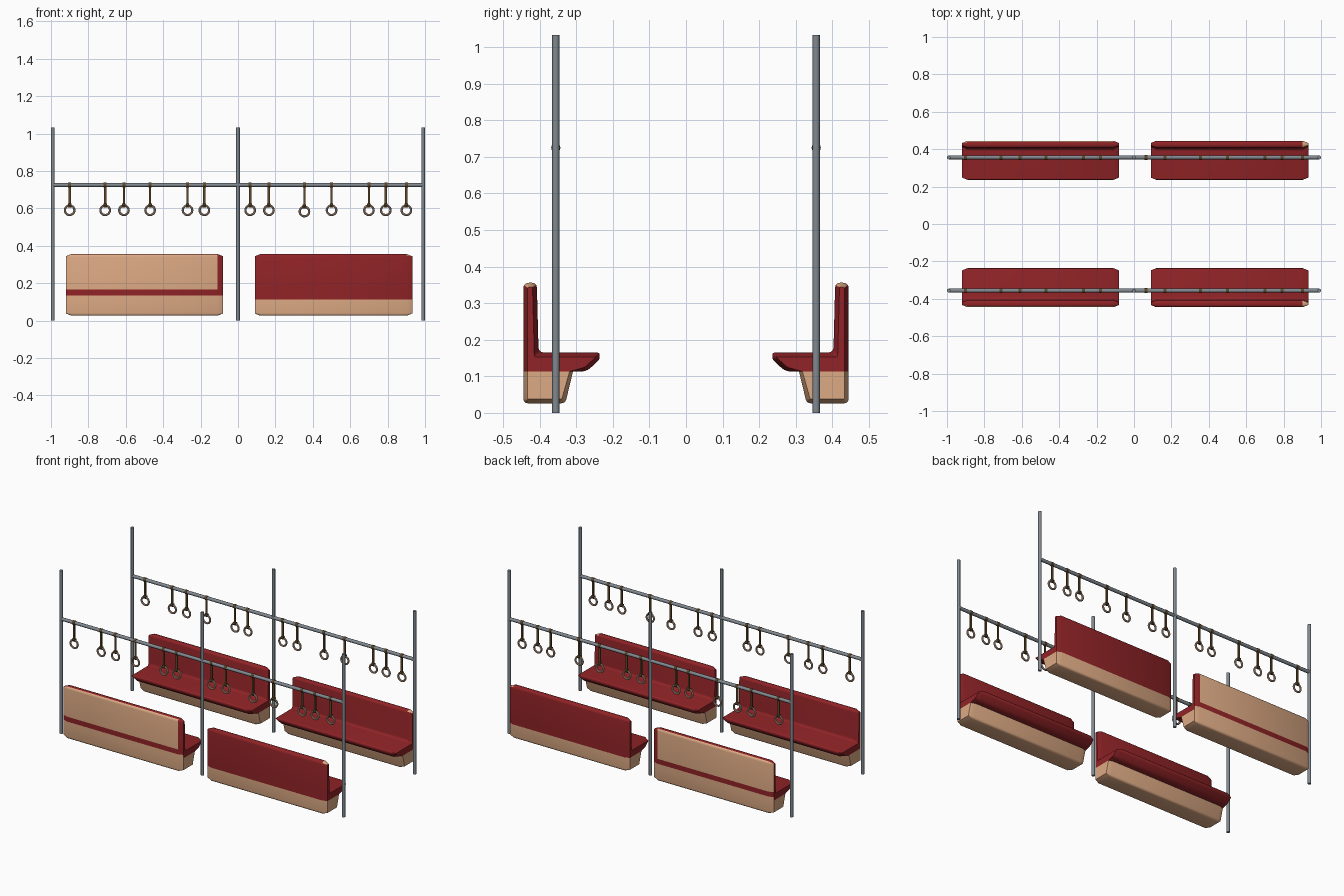
import bpy, bmesh, math
from mathutils import Vector, Matrix

if "Cube" in bpy.data.objects:
    bpy.data.objects.remove(bpy.data.objects["Cube"], do_unlink=True)


def material(name, rgb):
    m = bpy.data.materials.new(name)
    m.use_nodes = True
    m.diffuse_color = (*rgb, 1)
    m.node_tree.nodes["Principled BSDF"].inputs["Base Color"].default_value = (*rgb, 1)
    return m


RED = material("red upholstery", (0.28, 0.017, 0.02))
BEIGE = material("beige shell", (0.72, 0.40, 0.23))
STEEL = material("grey steel", (0.22, 0.25, 0.28))
BROWN = material("brown strap", (0.12, 0.065, 0.022))
TAN = material("pale tan ring", (0.55, 0.38, 0.28))

ROW_Y = 0.356      # distance of each pole row from the middle
RAIL_Z = 0.725
SEAM, STRIPE_LOW, STRIPE_TOP = 0.113, 0.135, 0.166


def finish(bm, name, mats):
    bmesh.ops.recalc_face_normals(bm, faces=bm.faces)
    mesh = bpy.data.meshes.new(name)
    bm.to_mesh(mesh)
    bm.free()
    for m in mats:
        mesh.materials.append(m)
    ob = bpy.data.objects.new(name, mesh)
    bpy.context.collection.objects.link(ob)
    bpy.ops.object.select_all(action="DESELECT")
    ob.select_set(True)
    bpy.context.view_layer.objects.active = ob
    bpy.ops.object.shade_smooth_by_angle(angle=math.radians(35))


def add_rod(bm, start, end, radius, sides=12):
    a, b = Vector(start), Vector(end)
    turn = (b - a).to_track_quat("Z", "Y").to_matrix().to_4x4()
    bmesh.ops.create_cone(bm, cap_ends=True, segments=sides, radius1=radius, radius2=radius,
                          depth=(b - a).length, matrix=Matrix.Translation((a + b) / 2) @ turn)


def add_box(bm, centre, size):
    bmesh.ops.create_cube(bm, size=1, matrix=Matrix.Translation(centre) @ Matrix.Diagonal((*size, 1)))


def add_torus(bm, centre, major, minor, segs=20, sides=8):
    # ring standing in the x-z plane
    grid = []
    for i in range(segs):
        a = math.tau * i / segs
        grid.append([])
        for j in range(sides):
            b = math.tau * j / sides
            r = major + minor * math.cos(b)
            p = Vector((r * math.cos(a), minor * math.sin(b), r * math.sin(a)))
            grid[-1].append(bm.verts.new(p + Vector(centre)))
    for i in range(segs):
        for j in range(sides):
            n, k = (i + 1) % segs, (j + 1) % sides
            bm.faces.new((grid[i][j], grid[n][j], grid[n][k], grid[i][k]))


# Bench cross-section corners: distance outward, height, corner rounding
CORNERS = [
    (0.445, 0.026, 0.014), (0.445, SEAM, 0), (0.445, STRIPE_LOW, 0), (0.445, STRIPE_TOP, 0),
    (0.445, 0.356, 0.016), (0.408, 0.356, 0.014), (0.403, 0.165, 0.015), (0.236, 0.165, 0.008),
    (0.236, 0.146, 0.008), (0.272, SEAM, 0.016), (0.309, SEAM, 0), (0.330, 0.026, 0.012),
]


def section(inset):
    """Cross-section shrunk by the inset with rounded corners, and its two seam points."""
    pts = [Vector(c[:2]) for c in CORNERS]
    n = len(pts)
    moved = []
    for i, p in enumerate(pts):
        d1 = (p - pts[i - 1]).normalized()
        d2 = (pts[(i + 1) % n] - p).normalized()
        n1, n2 = Vector((-d1.y, d1.x)), Vector((-d2.y, d2.x))
        q = p + (n1 + n2) * inset / (1 + n1.dot(n2))
        if CORNERS[i][1] == SEAM and CORNERS[i][2] == 0:
            q.y = SEAM
        moved.append(q)
    out, seam = [], []
    for i, q in enumerate(moved):
        height, r = CORNERS[i][1:]
        if r == 0:
            if height == SEAM:
                seam.append(len(out))
            out.append(q)
            continue
        r = max(r - inset, 0.0005)
        a = q + (moved[i - 1] - q).normalized() * r
        b = q + (moved[(i + 1) % n] - q).normalized() * r
        for k in range(4):
            t = k / 3
            out.append(a * (1 - t) ** 2 + q * 2 * t * (1 - t) + b * t * t)
    return out, seam


def build_bench(name, x0, x1, side, has_panel):
    bm = bmesh.new()
    chamfer = 0.03
    full, (lo, hi) = section(0)
    small = section(0.012)[0]
    rings = []
    for x, sec in ((x0, small), (x0 + chamfer, full), (x1 - chamfer, full), (x1, small)):
        rings.append([bm.verts.new((x, side * p.x, p.y)) for p in sec])
    n = len(full)
    for a, b in zip(rings, rings[1:]):
        for i in range(n):
            j = (i + 1) % n
            bm.faces.new((a[i], a[j], b[j], b[i]))
    # end caps are split at the seam between shell and cushion
    for ring in (rings[0], rings[-1]):
        bm.faces.new(ring[lo:hi + 1])
        bm.faces.new(ring[hi:] + ring[:lo + 1])
    bmesh.ops.recalc_face_normals(bm, faces=bm.faces)
    for f in bm.faces:
        c, out = f.calc_center_median(), f.normal.y * side
        beige = c.z < SEAM - 0.001
        at_end = c.x > x1 - chamfer and abs(f.normal.x) < 0.9
        if has_panel and out > 0.6:
            beige |= c.z < STRIPE_LOW or (c.z > STRIPE_TOP and not at_end)
        if not has_panel and at_end and c.z > 0.34 and f.normal.z > 0.4:
            beige = True
        f.material_index = int(beige)
    finish(bm, name, [RED, BEIGE])


STRAPS = [-0.90, -0.71, -0.61, -0.47, -0.27, -0.18, 0.065, 0.165, 0.355, 0.50, 0.70, 0.79, 0.90]

for side, row in ((-1, "front"), (1, "back")):
    y = side * ROW_Y
    build_bench(row + "_panelled_bench", -0.92, -0.08, side, True)
    build_bench(row + "_red_bench", 0.09, 0.932, side, False)

    # upright poles and the rail joining them
    for x, place in ((-0.99, "right"), (0, "middle"), (0.99, "left")):
        bm = bmesh.new()
        add_rod(bm, (x, y, 0), (x, y, 1.033), 0.01)
        finish(bm, f"{row}_{place}_pole", [STEEL])
    bm = bmesh.new()
    add_rod(bm, (-0.99, y, RAIL_Z), (0.99, y, RAIL_Z), 0.0105)
    finish(bm, row + "_rail", [STEEL])

    # hanging straps with grab rings
    straps, rings = bmesh.new(), bmesh.new()
    for x in STRAPS:
        drop = 0.583 if x == 0.355 else 0.59
        add_rod(straps, (x - 0.008, y, RAIL_Z), (x + 0.008, y, RAIL_Z), 0.0128)
        add_box(straps, (x, y, (RAIL_Z + drop + 0.03) / 2), (0.012, 0.007, RAIL_Z - drop - 0.03))
        add_rod(straps, (x - 0.009, y, drop + 0.026), (x + 0.009, y, drop + 0.026), 0.0108, 8)
        add_torus(rings, (x, y, drop), 0.0255, 0.006)
    finish(straps, row + "_straps", [BROWN])
    finish(rings, row + "_grab_rings", [TAN])
